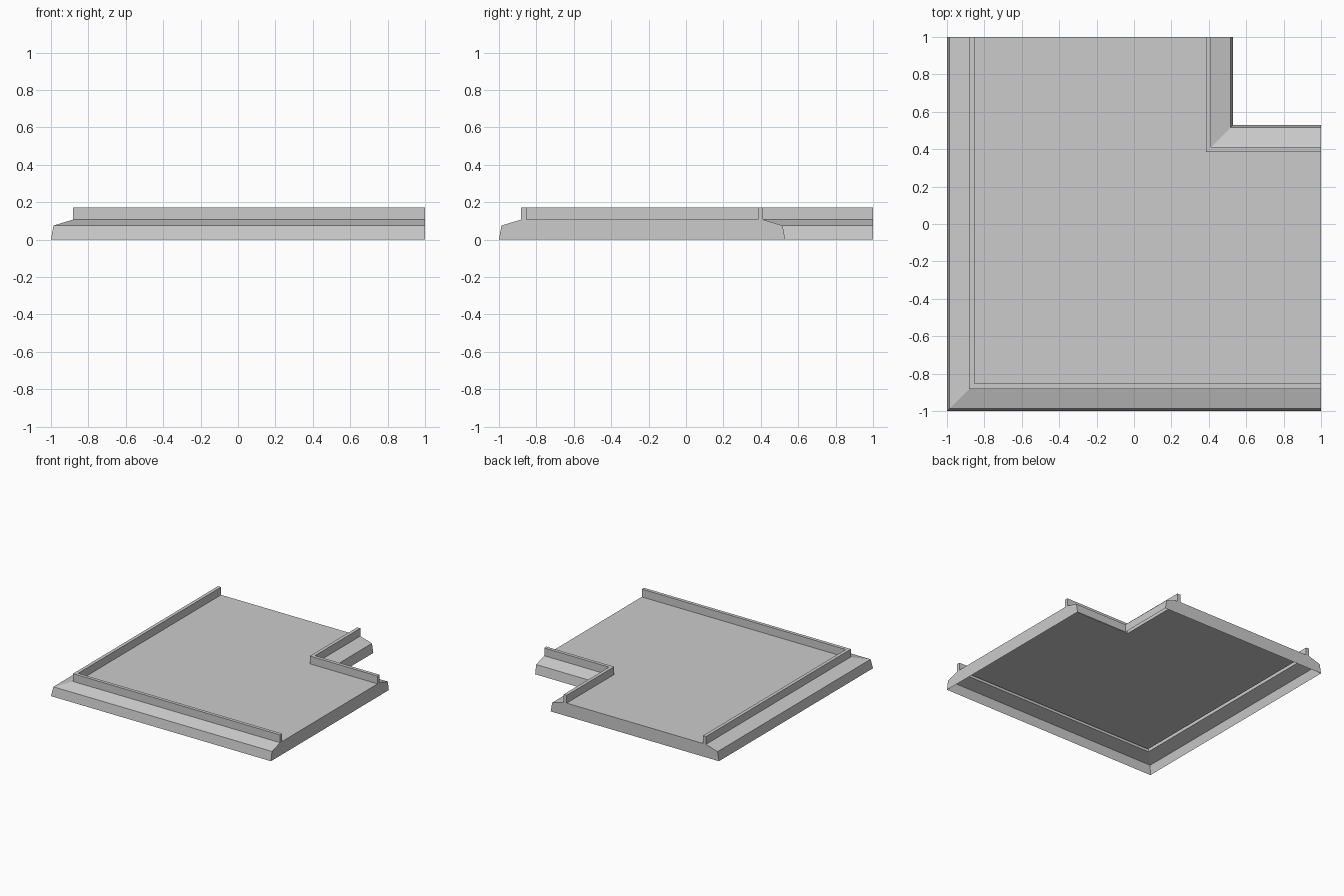
import bpy
import bmesh

if "Cube" in bpy.data.objects:
    bpy.data.objects.remove(bpy.data.objects["Cube"])

# Edge profile: (inset from outer edge, height)
PROFILE = [(0, 0), (0.013, 0.075), (0.118, 0.107), (0.118, 0.171),
           (0.146, 0.171), (0.146, 0.107)]
NOTCH = 0.53

bm = bmesh.new()


def sweep(corner, sign):
    """Sweep the mitred profile around one corner; return the rows of vertices."""
    rows = []
    for inset, z in PROFILE:
        c = corner + sign * inset
        rows.append([bm.verts.new(p) for p in ((1, c, z), (c, c, z), (c, 1, z))])
    for a, b in zip(rows, rows[1:]):
        for i in range(2):
            bm.faces.new((a[i], a[i + 1], b[i + 1], b[i]))
    return rows


# Stepped borders with raised rims: outer corner and notch corner
outer = sweep(-1, 1)
inner = sweep(NOTCH, -1)

# L-shaped deck between the rims
bm.faces.new(outer[-1] + inner[-1][::-1])

# Flat end walls at the right and back
for i in (0, 2):
    bm.faces.new([r[i] for r in outer] + [r[i] for r in reversed(inner)])

# Underside stays open, as a hollow shell
bmesh.ops.recalc_face_normals(bm, faces=bm.faces)
bm.faces.ensure_lookup_table()
deck = max(bm.faces, key=lambda f: f.calc_area())
if deck.normal.z < 0:
    bmesh.ops.reverse_faces(bm, faces=bm.faces)

mesh = bpy.data.meshes.new("corner_platform")
bm.to_mesh(mesh)
bm.free()
bpy.context.collection.objects.link(bpy.data.objects.new("corner_platform", mesh))
